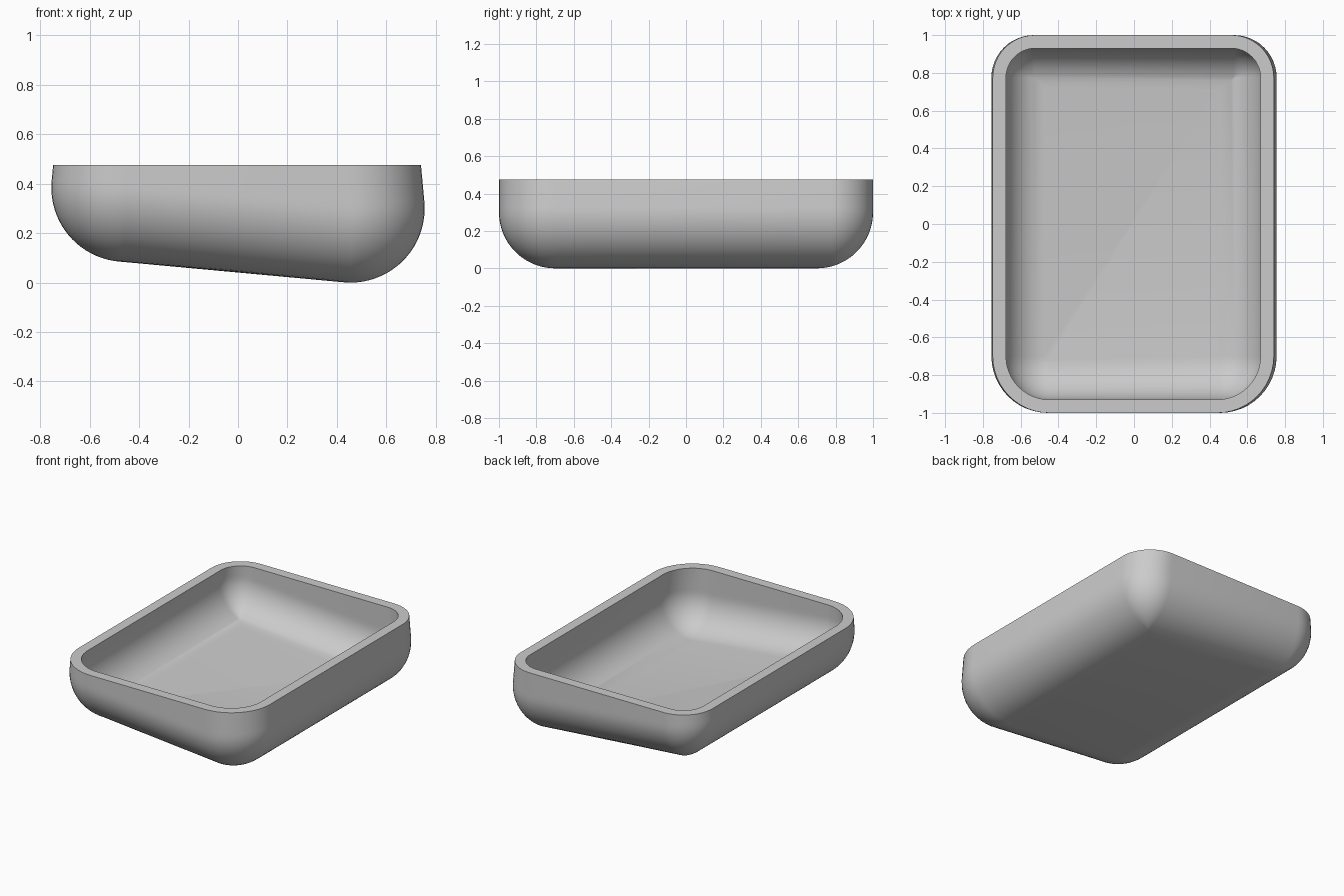
import bpy, bmesh
from math import radians, sin, cos, tan, pi

cube = bpy.data.objects.get("Cube")
if cube:
    bpy.data.objects.remove(cube, do_unlink=True)

RADIUS = 0.30          # fillet between floor and walls
WALL = 0.07            # wall thickness
RIM_Z = 0.475
TILT = radians(5.25)   # slope of the floor and lean of the side walls
CX, CY = 0.455, 0.70   # fillet centres
Z_LEFT, Z_RIGHT = 0.30, 0.384   # fillet centre heights at +x and -x
FRONT_R, BACK_R = 0.30, 0.225   # upright corner radii
STEPS, CORNER = 20, 12


def ring(bm, s, offset, rim=False):
    """One rounded loop: s runs from the floor (0) to the wall (1)."""
    r = RADIUS - offset
    verts = []
    for sx, sy, start in ((1, 1, 0), (-1, 1, 1), (-1, -1, 2), (1, -1, 3)):
        base = pi / 2 + sx * TILT
        phi = base - s * (base + TILT)
        flat = min(max(phi, 0), pi / 2)
        x = CX + r * cos(phi)
        y = CY + r * cos(flat)
        z = (Z_LEFT if sx > 0 else Z_RIGHT) - r * sin(phi)
        if rim:
            x -= (RIM_Z - z) * tan(TILT)
            z = RIM_Z
        rv = (BACK_R if sy > 0 else FRONT_R) - offset
        rv = max(rv - r * (1 - cos(flat)), 0)
        for i in range(CORNER + 1):
            a = (start + i / CORNER) * pi / 2
            verts.append(bm.verts.new((sx * (x - rv) + rv * cos(a),
                                       sy * (y - rv) + rv * sin(a), z)))
    return verts


# Tray shell: outside up to the rim, then inside down to the floor
bm = bmesh.new()
loops = [ring(bm, i / STEPS, 0) for i in range(STEPS + 1)]
loops += [ring(bm, 1, 0, True), ring(bm, 1, WALL, True)]
loops += [ring(bm, 1 - i / STEPS, WALL) for i in range(STEPS + 1)]
for lower, upper in zip(loops, loops[1:]):
    n = len(lower)
    for i in range(n):
        j = (i + 1) % n
        bm.faces.new((lower[i], lower[j], upper[j], upper[i]))
bm.faces.new(loops[0][::-1])
bm.faces.new(loops[-1])
bmesh.ops.remove_doubles(bm, verts=bm.verts, dist=0.0005)
bmesh.ops.recalc_face_normals(bm, faces=bm.faces)

mesh = bpy.data.meshes.new("tray")
bm.to_mesh(mesh)
bm.free()
tray = bpy.data.objects.new("tray", mesh)
bpy.context.collection.objects.link(tray)

# Plain grey finish
grey = bpy.data.materials.new("light grey")
grey.use_nodes = True
color = (0.6, 0.6, 0.6, 1)
grey.diffuse_color = color
grey.node_tree.nodes["Principled BSDF"].inputs["Base Color"].default_value = color
mesh.materials.append(grey)

bpy.ops.object.select_all(action='DESELECT')
tray.select_set(True)
bpy.context.view_layer.objects.active = tray
bpy.ops.object.shade_smooth_by_angle(angle=radians(35))
